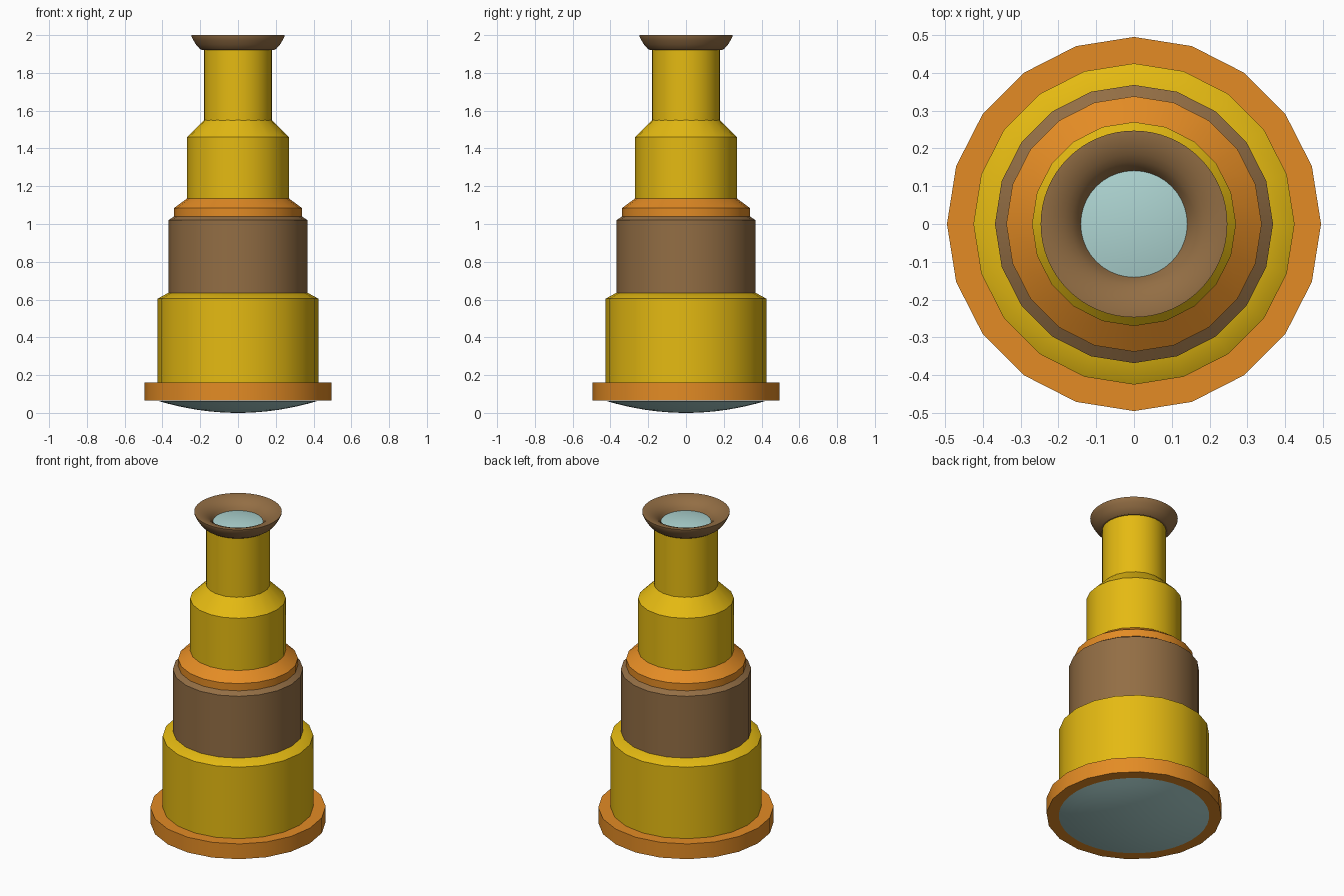
import bpy, bmesh, math

if "Cube" in bpy.data.objects:
    bpy.data.objects.remove(bpy.data.objects["Cube"])


def material(name, rgb):
    m = bpy.data.materials.new(name)
    m.diffuse_color = (*rgb, 1)
    m.use_nodes = True
    m.node_tree.nodes["Principled BSDF"].inputs["Base Color"].default_value = m.diffuse_color
    return m


yellow = material("brass_yellow", (0.78, 0.49, 0.006))
orange = material("copper_orange", (0.77, 0.26, 0.018))
brown = material("leather_brown", (0.29, 0.155, 0.058))
glass = material("pale_glass", (0.42, 0.66, 0.64))


def lathe(name, profile, sides, mat):
    """Revolve (radius, z) points around z; radius 0 closes to a pole."""
    bm = bmesh.new()
    rings = []
    for r, z in profile:
        if r == 0:
            rings.append([bm.verts.new((0, 0, z))] * sides)
        else:
            rings.append([bm.verts.new((r * math.cos(math.tau * i / sides),
                                        r * math.sin(math.tau * i / sides), z))
                          for i in range(sides)])
    for a, b in zip(rings, rings[1:]):
        for i in range(sides):
            j = (i + 1) % sides
            corners = list(dict.fromkeys((a[i], a[j], b[j], b[i])))
            bm.faces.new(corners)
    bmesh.ops.recalc_face_normals(bm, faces=bm.faces)
    me = bpy.data.meshes.new(name)
    bm.to_mesh(me)
    bm.free()
    me.materials.append(mat)
    ob = bpy.data.objects.new(name, me)
    bpy.context.collection.objects.link(ob)
    bpy.ops.object.select_all(action='DESELECT')
    ob.select_set(True)
    bpy.context.view_layer.objects.active = ob
    bpy.ops.object.shade_smooth_by_angle(angle=math.radians(30))
    return ob


def section(name, r, z0, z1, r_top, z2, mat):
    """Straight tube with a tapered shoulder, closed at both ends."""
    lathe(name, [(0, z0), (r, z0), (r, z1), (r_top, z2), (0, z2)], 20, mat)


# Stacked telescoping sections
lathe("base_ring", [(0, 0.065), (0.495, 0.065), (0.495, 0.16), (0, 0.16)], 20, orange)
section("lower_barrel", 0.425, 0.15, 0.605, 0.37, 0.635, yellow)
section("grip_sleeve", 0.368, 0.62, 1.02, 0.338, 1.04, brown)
section("middle_collar", 0.338, 1.03, 1.085, 0.27, 1.135, orange)
section("upper_barrel", 0.27, 1.12, 1.46, 0.18, 1.55, yellow)
lathe("eye_tube", [(0, 1.54), (0.18, 1.54), (0.18, 1.925), (0, 1.925)], 32, yellow)

# Flared eyecup with a rounded throat
lathe("eyecup", [(0, 1.92), (0.19, 1.92), (0.205, 1.93), (0.222, 1.95),
                 (0.236, 1.972), (0.246, 1.992), (0.247, 2.0), (0.235, 2.0),
                 (0.21, 1.995), (0.185, 1.985), (0.165, 1.971),
                 (0.15, 1.955), (0.137, 1.93)], 64, brown)

# Domed lenses: large one below, small one in the eyecup
def dome(name, r, z_edge, z_tip):
    steps = 8
    pts = [(r * (1 - k / steps), z_tip + (z_edge - z_tip) * (1 - k / steps) ** 2)
           for k in range(steps + 1)]
    lathe(name, [(0, z_edge)] + pts, 40, glass)


dome("front_lens", 0.425, 0.064, 0.0)
dome("eye_lens", 0.141, 1.94, 1.955)
